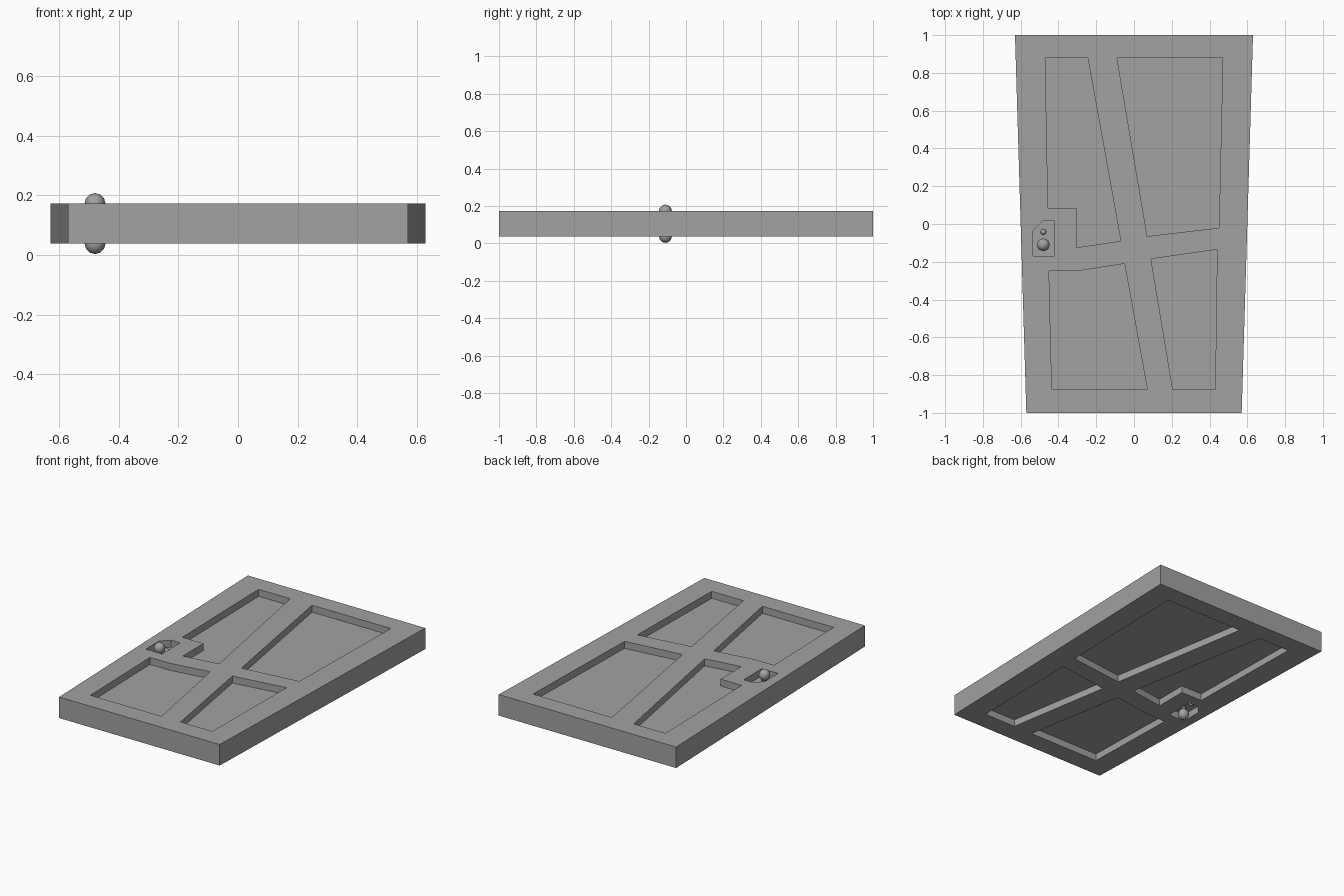
import bpy, bmesh
from mathutils import Matrix

cube = bpy.data.objects.get("Cube")
if cube:
    bpy.data.objects.remove(cube, do_unlink=True)

BOTTOM, TOP, DEPTH = 0.038, 0.173, 0.045
MIDDLE = (BOTTOM + TOP) / 2

grey = bpy.data.materials.new("plain grey")
grey.use_nodes = True
colour = (0.36, 0.36, 0.36, 1)
grey.diffuse_color = colour
grey.node_tree.nodes["Principled BSDF"].inputs["Base Color"].default_value = colour


def make_object(name, bm):
    bmesh.ops.recalc_face_normals(bm, faces=bm.faces)
    mesh = bpy.data.meshes.new(name)
    bm.to_mesh(mesh)
    bm.free()
    mesh.materials.append(grey)
    obj = bpy.data.objects.new(name, mesh)
    bpy.context.collection.objects.link(obj)
    return obj


def add_prism(bm, outline, low, high):
    face = bm.faces.new([bm.verts.new((x, y, low)) for x, y in outline])
    ext = bmesh.ops.extrude_face_region(bm, geom=[face])["geom"]
    verts = [g for g in ext if isinstance(g, bmesh.types.BMVert)]
    bmesh.ops.translate(bm, verts=verts, vec=(0, 0, high - low))


def select_only(obj):
    bpy.ops.object.select_all(action='DESELECT')
    obj.select_set(True)
    bpy.context.view_layer.objects.active = obj


# Tapered door slab
bm = bmesh.new()
add_prism(bm, [(-.57, -1), (.57, -1), (.63, 1), (-.63, 1)], BOTTOM, TOP)
door = make_object("door_slab", bm)

# Crooked panels and the lock plate, sunk into both faces
recesses = [
    [(-.47, .88), (-.245, .88), (-.07, -.09), (-.305, -.125), (-.305, .085), (-.455, .085)],
    [(-.09, .88), (.47, .88), (.45, -.02), (.07, -.065)],
    [(-.45, -.25), (-.305, -.25), (-.05, -.21), (.07, -.875), (-.435, -.875)],
    [(.09, -.185), (.44, -.135), (.43, -.875), (.205, -.875)],
    [(-.535, -.17), (-.42, -.17), (-.42, .015), (-.485, .015), (-.535, -.035)],
]
bm = bmesh.new()
for outline in recesses:
    add_prism(bm, outline, TOP - DEPTH, TOP + .1)
    add_prism(bm, outline, BOTTOM - .1, BOTTOM + DEPTH)
cutter = make_object("recess_cutter", bm)
cutter.hide_render = True
cut = door.modifiers.new("recesses", 'BOOLEAN')
cut.operation = 'DIFFERENCE'
cut.solver = 'EXACT'
cut.object = cutter
select_only(door)
bpy.ops.object.modifier_apply(modifier=cut.name)
bpy.data.objects.remove(cutter, do_unlink=True)

# Knob, neck and small lock button on each face
for side, label in ((1, "top"), (-1, "bottom")):
    floor = MIDDLE + side * (TOP - DEPTH - MIDDLE)
    knob_z = MIDDLE + side * (TOP - MIDDLE)
    for name, y, z, radius in (("knob", -.11, knob_z, .035),
                               ("lock_button", -.042, floor, .016)):
        bm = bmesh.new()
        bmesh.ops.create_uvsphere(bm, u_segments=8, v_segments=6, radius=radius,
                                  matrix=Matrix.Translation((-.48, y, z)))
        ball = make_object(f"{label}_{name}", bm)
        select_only(ball)
        bpy.ops.object.shade_smooth()
    bm = bmesh.new()
    bmesh.ops.create_cone(bm, cap_ends=True, segments=8, radius1=.016, radius2=.016,
                          depth=.03, matrix=Matrix.Translation((-.48, -.11, floor + side * .01)))
    neck = make_object(f"{label}_knob_neck", bm)
    select_only(neck)
    bpy.ops.object.shade_smooth_by_angle()
